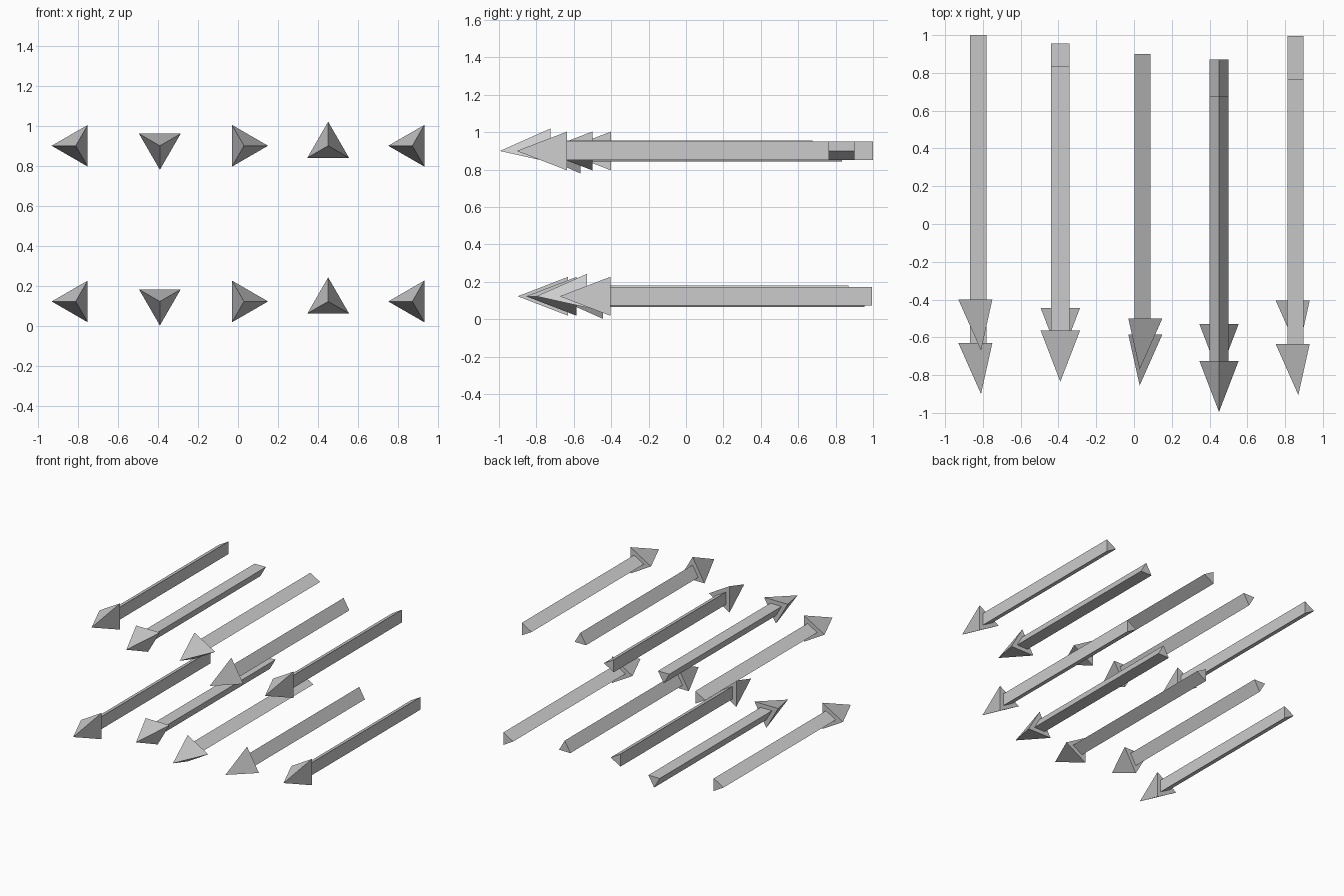
import bpy, bmesh
from math import sin, cos, pi

if "Cube" in bpy.data.objects:
    bpy.data.objects.remove(bpy.data.objects["Cube"])

LENGTH, HEAD = 1.67, 0.27
R_HEAD, R_SHAFT = 0.12, 0.057


def ring(bm, r, y, angle, cx, cz):
    return [bm.verts.new((cx + r * cos(angle + k * 2 * pi / 3), y,
                          cz + r * sin(angle + k * 2 * pi / 3))) for k in range(3)]


def bolt(name, x, z, tip, angle):
    bm = bmesh.new()
    point = bm.verts.new((x, tip, z))
    rings = [ring(bm, r, tip + d, angle, x, z)
             for r, d in ((R_HEAD, HEAD), (R_SHAFT, HEAD), (R_SHAFT, LENGTH))]
    for k in range(3):
        j = (k + 1) % 3
        # pyramid head
        bm.faces.new((point, rings[0][k], rings[0][j]))
        # back of head, then shaft sides
        for a, b in zip(rings, rings[1:]):
            bm.faces.new((a[k], b[k], b[j], a[j]))
    # shaft end
    bm.faces.new(rings[2])
    bmesh.ops.recalc_face_normals(bm, faces=bm.faces)
    me = bpy.data.meshes.new(name)
    bm.to_mesh(me)
    bm.free()
    bpy.context.collection.objects.link(bpy.data.objects.new(name, me))


# column x, corner direction, tip y of upper and lower arrow
columns = [(-0.81, pi, -0.67, -0.90), (-0.39, -pi / 2, -0.835, -0.715),
           (0.03, 0, -0.77, -0.855), (0.45, pi / 2, -0.995, -0.80),
           (0.87, pi, -0.905, -0.675)]
for i, (x, angle, upper, lower) in enumerate(columns, 1):
    bolt(f"upper_arrow_{i}", x, 0.90, upper, angle)
    bolt(f"lower_arrow_{i}", x, 0.123, lower, angle)
